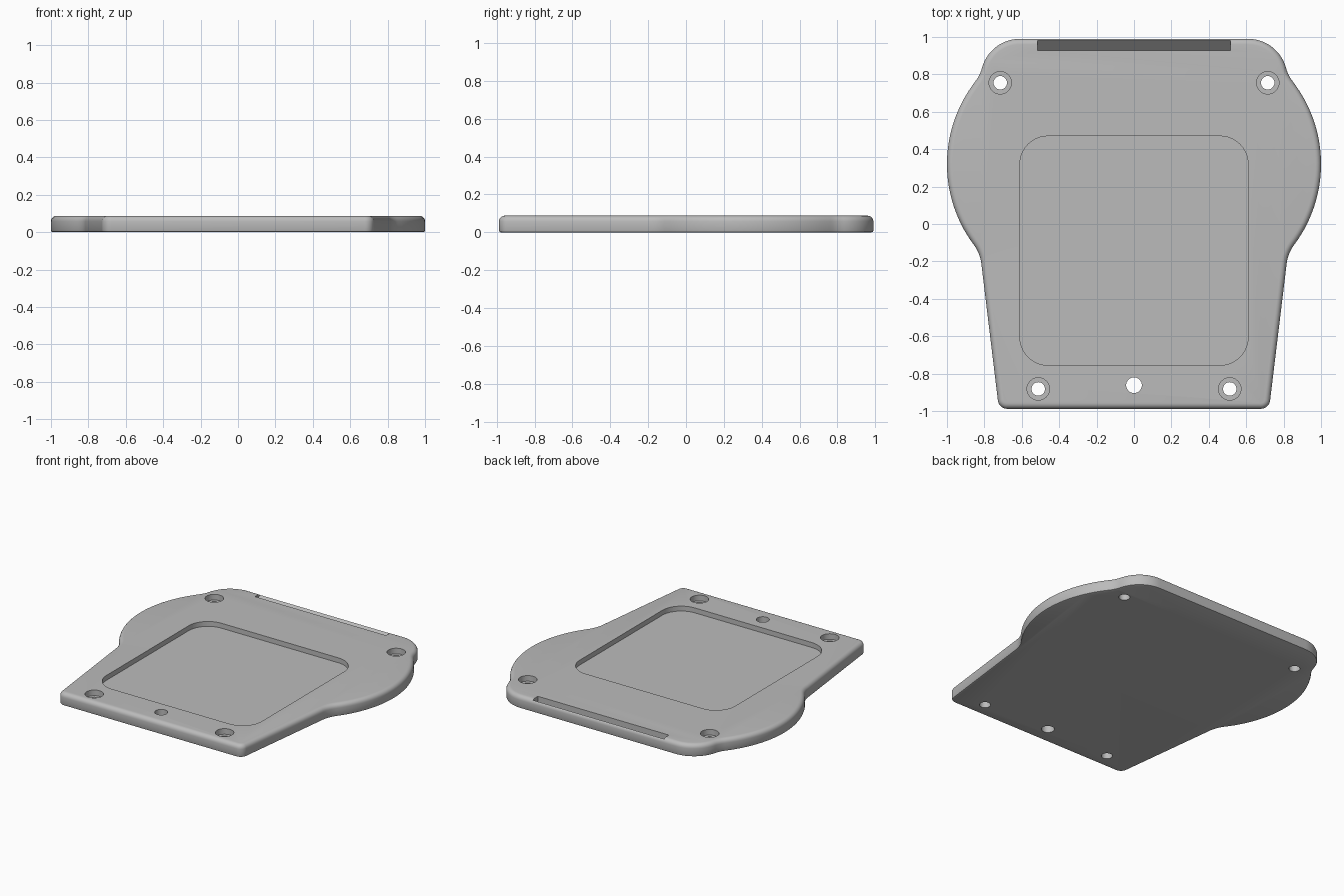
import bpy
import bmesh
from math import cos, sin, radians

cube = bpy.data.objects.get("Cube")
if cube:
    bpy.data.objects.remove(cube, do_unlink=True)

HEIGHT = 0.088

grey = bpy.data.materials.new("plain grey")
grey.use_nodes = True
colour = (0.5, 0.5, 0.5, 1)
grey.diffuse_color = colour
grey.node_tree.nodes["Principled BSDF"].inputs["Base Color"].default_value = colour


def arc(cx, cy, r, start, end, steps):
    """Points along a circular arc, angles in degrees."""
    angles = [radians(start + (end - start) * i / steps) for i in range(steps + 1)]
    return [(cx + r * cos(a), cy + r * sin(a)) for a in angles]


def prism(name, points, z0, z1):
    """Closed solid made by extruding a flat outline upward."""
    bm = bmesh.new()
    base = bm.faces.new([bm.verts.new((x, y, z0)) for x, y in points])
    top = bmesh.ops.extrude_face_region(bm, geom=[base])["geom"]
    verts = [v for v in top if isinstance(v, bmesh.types.BMVert)]
    bmesh.ops.translate(bm, verts=verts, vec=(0, 0, z1 - z0))
    bmesh.ops.recalc_face_normals(bm, faces=bm.faces)
    return finish(name, bm)


def finish(name, bm):
    mesh = bpy.data.meshes.new(name)
    bm.to_mesh(mesh)
    bm.free()
    mesh.materials.append(grey)
    obj = bpy.data.objects.new(name, mesh)
    bpy.context.collection.objects.link(obj)
    return obj


def round_rim(obj, z, offset, segments):
    """Round the outline edges lying at height z."""
    bm = bmesh.new()
    bm.from_mesh(obj.data)
    rim = [e for e in bm.edges if all(abs(v.co.z - z) < 1e-5 for v in e.verts)]
    bmesh.ops.bevel(bm, geom=rim, offset=offset, segments=segments,
                    profile=0.5, affect="EDGES")
    bm.to_mesh(obj.data)
    bm.free()


def cut(obj, cutter):
    mod = obj.modifiers.new("cut", "BOOLEAN")
    mod.operation = "DIFFERENCE"
    mod.solver = "EXACT"
    mod.object = cutter
    bpy.context.view_layer.objects.active = obj
    bpy.ops.object.modifier_apply(modifier=mod.name)
    bpy.data.objects.remove(cutter, do_unlink=True)


# Plate outline: shoulder, neck, round bulge, waist and foot corner, mirrored
half = (arc(0.61, 0.78, 0.21, 90, 15, 14)
        + arc(1.006, 0.886, 0.2, 195, 217.9, 6)[1:]
        + arc(0.28, 0.32, 0.72, 37.9, -37, 28)[1:]
        + arc(1.015, -0.234, 0.2, 143, 173, 6)[1:]
        + arc(0.678, -0.938, 0.05, -7, -90, 8))
outline = half + [(-x, y) for x, y in reversed(half)]
plate = prism("base_plate", outline, 0, HEIGHT)
round_rim(plate, HEIGHT, 0.03, 5)
round_rim(plate, 0, 0.01, 2)

# Shallow recess with rounded corners
r, w, y0, y1 = 0.15, 0.61, -0.755, 0.47
recess = (arc(w - r, y1 - r, r, 90, 0, 10) + arc(w - r, y0 + r, r, 0, -90, 10)
          + arc(r - w, y0 + r, r, 270, 180, 10) + arc(r - w, y1 - r, r, 180, 90, 10))
cut(plate, prism("recess_cutter", recess, HEIGHT - 0.035, 0.2))

# Counterbored screw holes at the four corners
for x, y in ((0.715, 0.755), (0.512, -0.882)):
    for side in (-1, 1):
        for radius, z in ((0.06, HEIGHT - 0.04), (0.036, -0.1)):
            circle = arc(side * x, y, radius, 0, 360, 32)[:-1]
            cut(plate, prism("screw_cutter", circle, z, 0.2))

# Plain through hole at the front
cut(plate, prism("hole_cutter", arc(0, -0.862, 0.042, 0, 360, 32)[:-1], -0.1, 0.2))

# Back slot: upright front wall, floor sloping up to the back edge
bm = bmesh.new()
section = [(0.927, 0.15), (0.927, 0.027), (1.05, 0.15)]
base = bm.faces.new([bm.verts.new((-0.515, y, z)) for y, z in section])
moved = bmesh.ops.extrude_face_region(bm, geom=[base])["geom"]
bmesh.ops.translate(bm, vec=(1.03, 0, 0),
                    verts=[v for v in moved if isinstance(v, bmesh.types.BMVert)])
bmesh.ops.recalc_face_normals(bm, faces=bm.faces)
cut(plate, finish("slot_cutter", bm))

# Smooth curves, sharp rims
bpy.ops.object.select_all(action="DESELECT")
plate.select_set(True)
bpy.context.view_layer.objects.active = plate
bpy.ops.object.shade_smooth_by_angle(angle=radians(30))
